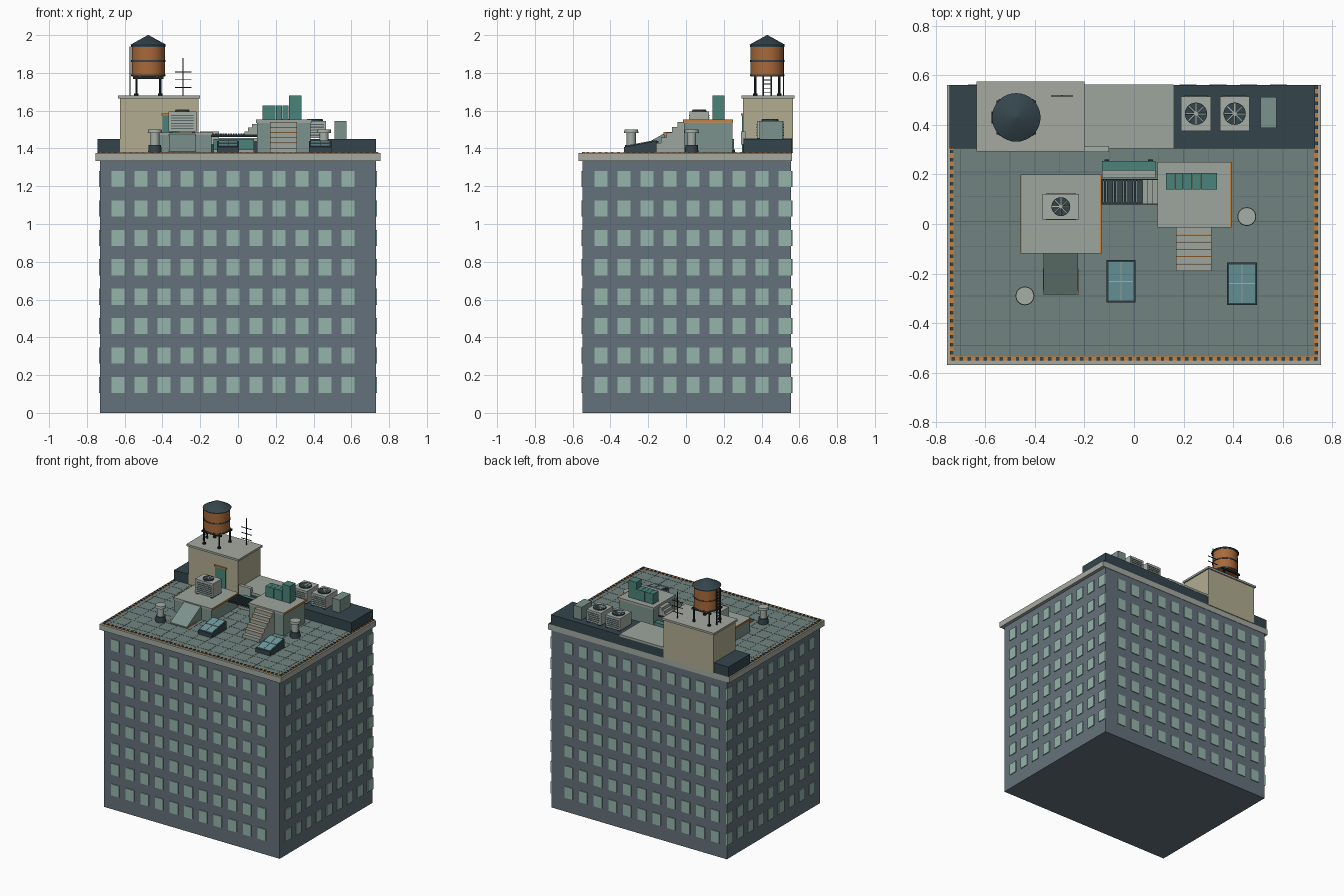
import bpy, bmesh, math
from mathutils import Matrix, Vector

if "Cube" in bpy.data.objects:
    bpy.data.objects.remove(bpy.data.objects["Cube"])

MATS = {}
PALETTE = dict(wall="64717a", pane="93b3a8", stone="a3a89f", roof="71837e", seam="58686a", dark="37474d",
               beige="b0ab90", concrete="9ca49c", teal="4b8279", wood="a8693c", orange="c9803f",
               glass="6b9aa0", metal="a4ada6", green="7b918b", black="222b2f")


def mat(key):
    if key not in MATS:
        m = bpy.data.materials.new(key)
        rgb = [int(PALETTE[key][i:i + 2], 16) / 255 for i in (0, 2, 4)]
        m.diffuse_color = [c ** 2.2 for c in rgb] + [1]
        m.use_nodes = True
        m.node_tree.nodes["Principled BSDF"].inputs["Base Color"].default_value = m.diffuse_color
        MATS[key] = m
    return MATS[key]


def finish(name, bm, key, smooth=False):
    me = bpy.data.meshes.new(name)
    bmesh.ops.recalc_face_normals(bm, faces=bm.faces)
    bm.to_mesh(me)
    bm.free()
    me.materials.append(mat(key))
    ob = bpy.data.objects.new(name, me)
    bpy.context.collection.objects.link(ob)
    if smooth:
        bpy.context.view_layer.objects.active = ob
        ob.select_set(True)
        bpy.ops.object.shade_smooth_by_angle()
        ob.select_set(False)
    return ob


def boxes(name, key, items):
    """One object from (x0, x1, y0, y1, z0, z1) boxes."""
    bm = bmesh.new()
    for x0, x1, y0, y1, z0, z1 in items:
        m = Matrix.Translation(((x0 + x1) / 2, (y0 + y1) / 2, (z0 + z1) / 2))
        bmesh.ops.create_cube(bm, size=1, matrix=m @ Matrix.Diagonal((x1 - x0, y1 - y0, z1 - z0, 1)))
    return finish(name, bm, key)


def cyls(name, key, items, seg=24):
    """One object from (x, y, z0, z1, r0, r1) upright cylinders or cones."""
    bm = bmesh.new()
    for x, y, z0, z1, r0, r1 in items:
        bmesh.ops.create_cone(bm, cap_ends=True, segments=seg, radius1=r0, radius2=r1, depth=z1 - z0,
                              matrix=Matrix.Translation((x, y, (z0 + z1) / 2)))
    return finish(name, bm, key, True)


def extrude_x(name, key, profile, x0, x1):
    """Side profile of (y, z) points carried along x."""
    bm = bmesh.new()
    f = bm.faces.new([bm.verts.new((x0, y, z)) for y, z in profile])
    r = bmesh.ops.extrude_face_region(bm, geom=[f])
    bmesh.ops.translate(bm, vec=(x1 - x0, 0, 0), verts=[v for v in r["geom"] if isinstance(v, bmesh.types.BMVert)])
    return finish(name, bm, key)


R = 1.375  # roof level

# building body and cornice
boxes("building_body", "wall", [(-.73, .73, -.547, .557, 0, 1.34)])
boxes("cornice", "stone", [(-.755, .755, -.568, .56, 1.333, R)])

# windows on all four sides
rows = [.148 + .1557 * i for i in range(8)]
wins = []
for z in rows:
    for i in range(11):
        x = -.635 + .1218 * i
        for y in (-.547, .557):
            wins.append((x - .034, x + .034, y - .006, y + .006, z - .043, z + .043))
    for i in range(9):
        y = -.45 + .1218 * i
        for x in (-.73, .73):
            wins.append((x - .006, x + .006, y - .034, y + .034, z - .043, z + .043))
boxes("windows", "pane", wins)

# roof field with seams
boxes("roof_membrane", "roof", [(-.727, .727, -.537, .305, R - .01, R + .002)])
boxes("roof_seams", "seam", [(-.7 + .1 * i - .0015, -.7 + .1 * i + .0015, -.535, .3, R, R + .003) for i in range(15)] +
      [(-.725, .725, -.49 + .1 * i - .0015, -.49 + .1 * i + .0015, R, R + .003) for i in range(8)])

# roof edge strip with dark studs
boxes("edge_strip", "orange", [(-.743, -.727, -.551, .305, R - .01, R + .003), (.727, .743, -.551, .558, R - .01, R + .003),
                               (-.743, .743, -.551, -.535, R - .01, R + .003)])
studs = [(-.73 + .0325 * i, -.543) for i in range(46)]
studs += [(s * .735, -.52 + .0325 * i) for i in range(26) for s in (-1, 1)]
studs += [(.735, .325 + .0325 * i) for i in range(8)]
boxes("edge_studs", "dark", [(x - .007, x + .007, y - .007, y + .007, R, R + .007) for x, y in studs])

# rear plinth and middle deck
boxes("rear_plinth", "dark", [(-.745, .73, .305, .56, R, 1.45)])
boxes("middle_deck", "concrete", [(-.21, .16, .304, .562, 1.44, 1.456)])

# stair bulkhead with door
boxes("bulkhead", "beige", [(-.625, -.21, .302, .566, R, 1.667)])
boxes("bulkhead_cap", "stone", [(-.635, -.2, .293, .575, 1.665, 1.68)])
boxes("bulkhead_door", "teal", [(-.4, -.31, .296, .31, R, 1.575)])
boxes("door_lintel", "orange", [(-.405, -.305, .292, .31, 1.575, 1.585)])
boxes("wall_box", "metal", [(-.2, -.1, .29, .315, 1.42, 1.49)])

# water tank
TX, TY = -.475, .43
cyls("tank_barrel", "wood", [(TX, TY, 1.78, 1.947, .088, .088)], 32)
cyls("tank_hoops", "dark", [(TX, TY, z, z + .009, .091, .091) for z in (1.783, 1.858, 1.938)], 32)
cyls("tank_roof", "dark", [(TX, TY, 1.947, 2.0, .098, .002)], 32)
legs = [(TX + a * .063, TY + b * .063) for a in (-1, 1) for b in (-1, 1)]
cyls("tank_legs", "black", [(x, y, 1.68, 1.78, .006, .006) for x, y in legs] +
     [(x, y, 1.68, 1.69, .012, .012) for x, y in legs], 10)
boxes("tank_base_beams", "black", [(TX - .08, TX + .08, TY + s * .063 - .006, TY + s * .063 + .006, 1.768, 1.781) for s in (-1, 1)])
lx = TX - .097
boxes("tank_ladder", "black", [(lx - .003, lx + .003, TY + s * .021 - .003, TY + s * .021 + .003, 1.68, 1.94) for s in (-1, 1)] +
      [(lx - .002, lx + .002, TY - .021, TY + .021, 1.695 + .022 * i, 1.699 + .022 * i) for i in range(11)])

# antenna
boxes("antenna", "black", [(-.2925, -.2875, .5145, .5195, 1.68, 1.88)] +
      [(-.29 - .044, -.29 + .044, .515, .519, z, z + .004) for z in (1.72, 1.762, 1.803)])


def fan_unit(name, cx, cy, wx, wy, z0, z1, r):
    """Air conditioner with top fan and louvred front."""
    boxes(name + "_case", "metal", [(cx - wx, cx + wx, cy - wy, cy + wy, z0 + .006, z1 - .01)])
    boxes(name + "_feet", "black", [(cx + s * wx * .8 - .008, cx + s * wx * .8 + .008, cy - wy, cy + wy, z0, z0 + .008) for s in (-1, 1)])
    n = int((z1 - z0 - .03) / .014)
    boxes(name + "_louvres", "seam", [(cx - wx * .82, cx + wx * .82, cy - wy - .003, cy + wy + .003,
                                       z0 + .017 + .014 * i, z0 + .023 + .014 * i) for i in range(n)])
    cyls(name + "_fan_well", "dark", [(cx, cy, z1 - .012, z1 - .003, r, r)])
    bm = bmesh.new()
    for i in range(8):
        m = Matrix.Translation((cx, cy, z1 - .002)) @ Matrix.Rotation(i * math.pi / 4, 4, "Z")
        m = m @ Matrix.Translation((r * .52, 0, 0)) @ Matrix.Rotation(.3, 4, "X")
        bmesh.ops.create_cube(bm, size=1, matrix=m @ Matrix.Diagonal((r * .8, r * .1, .003, 1)))
    bmesh.ops.create_cone(bm, cap_ends=True, segments=12, radius1=r * .2, radius2=r * .2, depth=.006,
                          matrix=Matrix.Translation((cx, cy, z1 - .002)))
    finish(name + "_fan", bm, "metal")


fan_unit("deck_cooler", -.295, .07, .074, .051, 1.485, 1.605, .038)
fan_unit("rear_cooler_a", .25, .445, .06, .07, 1.45, 1.555, .045)
fan_unit("rear_cooler_b", .406, .445, .06, .07, 1.45, 1.555, .045)
boxes("rear_cabinet", "green", [(.51, .575, .388, .513, 1.45, 1.545)])

# left deck with ramp
boxes("left_deck", "green", [(-.45, -.14, -.115, .195, R, 1.472)])
boxes("left_deck_cap", "concrete", [(-.453, -.137, -.12, .2, 1.47, 1.485)])
boxes("left_deck_trim", "orange", [(x - .003, x + .003, -.12, .2, 1.473, 1.486) for x in (-.455, -.135)])
extrude_x("ramp", "green", [(-.285, R), (-.115, R), (-.115, 1.48), (-.285, 1.385)], -.365, -.225)
boxes("ramp_trim", "orange", [(x - .002, x + .002, -.285, -.18, R, 1.388) for x in (-.365, -.225)])

# right deck with stairs
boxes("right_deck", "green", [(.1, .385, -.01, .245, R, 1.54)])
boxes("right_deck_cap", "concrete", [(.095, .388, -.015, .25, 1.535, 1.552)])
boxes("right_deck_trim", "orange", [(.387, .393, -.015, .25, 1.538, 1.553)])
prof = [(-.01, R)]
for i in range(6):
    y, z = -.19 + .0292 * i, R + .0275 * i
    prof += [(y, z), (y, z + .0275)]
prof = prof + [(-.01, R + .165)]
extrude_x("front_stairs", "concrete", prof, .17, .312)
boxes("stair_nosings", "orange", [(.17, .312, -.192 + .0292 * i, -.188 + .0292 * i, R + .0275 * i + .024, R + .0275 * i + .0285) for i in range(1, 6)])

# row of teal cabinets on the right deck
boxes("teal_cabinets", "teal", [(.13 + .035 * i, .163 + .035 * i, .14, .205, 1.55, 1.628) for i in range(4)] +
      [(.27, .335, .14, .205, 1.55, 1.68)])

# slatted bridge between decks
boxes("bridge_slats", "dark", [(-.135 + .0135 * i, -.126 + .0135 * i, .08, .18, 1.468, 1.478) for i in range(13)])
boxes("bridge_rails", "black", [(-.14, .1, y - .004, y + .004, 1.46, 1.474) for y in (.083, .177)])
boxes("bridge_steps", "concrete", [(.035 + .019 * i, .1, .08, .18, 1.468 + .02 * i, 1.49 + .02 * i) for i in range(3)])

# teal duct behind the bridge
boxes("duct", "teal", [(-.13, .086, .215, .255, 1.39, 1.45)])
boxes("duct_bed", "concrete", [(-.13, .086, .185, .215, R, 1.395)])
boxes("duct_feet", "black", [(x - .01, x + .01, .21, .26, R, 1.395) for x in (-.11, .066)])

# mushroom vents
vents = [(-.44, -.29), (.455, .03)]
cyls("vent_bases", "dark", [(x, y, R, 1.418, .036, .033) for x, y in vents])
cyls("vent_stems", "metal", [(x, y, 1.415, 1.485, .024, .024) for x, y in vents])
cyls("vent_caps", "metal", [(x, y, 1.482, 1.5, .038, .036) for x, y in vents])

# tilted skylights
for n, (x0, x1, y0, y1) in enumerate([(-.11, .006, -.317, -.145), (.376, .496, -.327, -.155)]):
    extrude_x(f"skylight_frame_{n}", "dark", [(y0, R), (y1, R), (y1, 1.44), (y0, 1.408)], x0, x1)
    s = .032 / (y1 - y0)
    za, zb = 1.408 + .008 * s, 1.44 - .008 * s
    extrude_x(f"skylight_glass_{n}", "glass", [(y0 + .008, za - .004), (y1 - .008, zb - .004), (y1 - .008, zb + .003), (y0 + .008, za + .003)], x0 + .008, x1 - .008)
    xm, ym = (x0 + x1) / 2, (y0 + y1) / 2
    extrude_x(f"skylight_bar_{n}", "metal", [(y0 + .008, za), (y1 - .008, zb), (y1 - .008, zb + .006), (y0 + .008, za + .006)], xm - .002, xm + .002)
    boxes(f"skylight_crossbar_{n}", "metal", [(x0 + .008, x1 - .008, ym - .002, ym + .002, 1.424, 1.43)])
